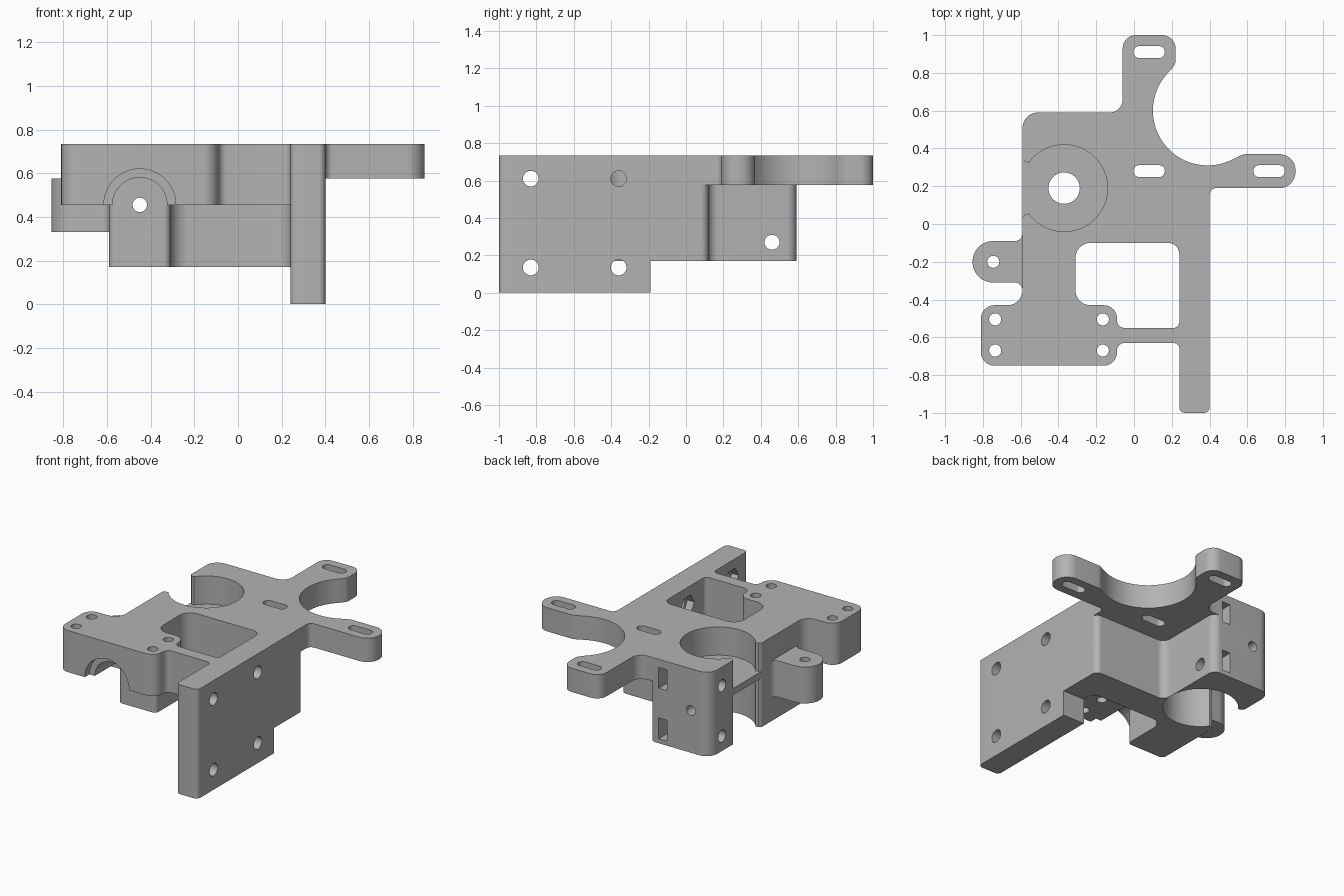
import bpy, bmesh, math
from mathutils import Vector, Matrix

if "Cube" in bpy.data.objects:
    bpy.data.objects.remove(bpy.data.objects["Cube"])

grey = bpy.data.materials.new("plain_grey")
grey.diffuse_color = (0.45, 0.45, 0.45, 1)
grey.use_nodes = True
grey.node_tree.nodes["Principled BSDF"].inputs["Base Color"].default_value = grey.diffuse_color


def prism(name, pts, z0, z1):
    """Extrude an outline of (x, y[, corner radius]) points from z0 to z1."""
    loop = []
    for i, p in enumerate(pts):
        c = Vector(p[:2])
        r = p[2] if len(p) > 2 else 0
        if not r:
            loop.append(c)
            continue
        a = (Vector(pts[i - 1][:2]) - c).normalized()
        b = (Vector(pts[(i + 1) % len(pts)][:2]) - c).normalized()
        half = a.angle(b) / 2
        mid = c + (a + b).normalized() * r / math.sin(half)
        d0 = c + a * r / math.tan(half) - mid
        d1 = c + b * r / math.tan(half) - mid
        turn = d0.angle_signed(d1)
        for k in range(9):
            loop.append(mid + Matrix.Rotation(-turn * k / 8, 2) @ d0)
    bm = bmesh.new()
    face = bm.faces.new([bm.verts.new((v.x, v.y, z0)) for v in loop])
    out = bmesh.ops.extrude_face_region(bm, geom=[face])
    for v in out["geom"]:
        if isinstance(v, bmesh.types.BMVert):
            v.co.z = z1
    bmesh.ops.recalc_face_normals(bm, faces=bm.faces)
    return finish(name, bm)


def finish(name, bm):
    me = bpy.data.meshes.new(name)
    bm.to_mesh(me)
    bm.free()
    me.materials.append(grey)
    ob = bpy.data.objects.new(name, me)
    bpy.context.collection.objects.link(ob)
    return ob


def rod(axis, centre, r, length, n=40):
    """Cylinder along an axis, for cutting."""
    bm = bmesh.new()
    bmesh.ops.create_cone(bm, cap_ends=True, segments=n, radius1=r, radius2=r, depth=length)
    rot = {"x": Matrix.Rotation(math.pi / 2, 4, "Y"), "y": Matrix.Rotation(math.pi / 2, 4, "X"),
           "z": Matrix.Identity(4)}[axis]
    bm.transform(Matrix.Translation(centre) @ rot)
    return finish("cutter", bm)


def box(x0, x1, y0, y1, z0, z1, r=0):
    return prism("cutter", [(x0, y0, r), (x1, y0, r), (x1, y1, r), (x0, y1, r)], z0, z1)


def combine(tool, op):
    tool.hide_render = True
    m = body.modifiers.new("cut", "BOOLEAN")
    m.operation, m.solver, m.object = op, "EXACT", tool
    bpy.context.view_layer.objects.active = body
    bpy.ops.object.modifier_apply(modifier=m.name)
    bpy.data.objects.remove(tool)


T = 0.735
# main block with its back boss
body = prism("mount_body", [
    (-.59, .59, .08), (-.14, .59, .05), (-.14, .12, .05), (.4, .12, .04), (.4, -.3), (.24, -.3),
    (.24, -.1, .06), (-.31, -.1, .08), (-.31, -.43, .03), (-.59, -.43, .03)], .17, T)

# top plate with two slotted arms around a round clearance
arc = [(.39 + .29 * math.cos(math.radians(a)), .6 + .29 * math.sin(math.radians(a)))
       for a in range(132, 300, 6)]
combine(prism("arm_plate", [
    (-.59, .3), (-.59, .59, .08), (-.06, .59, .07), (-.06, 1, .07), (.22, 1, .07), (.22, .85, .04)]
    + arc + [(.58, .37, .06), (.855, .37, .085), (.855, .19, .085), (.4, .19, .035), (.4, 0), (-.59, 0)],
    .575, T), "UNION")

# tall side plate
combine(prism("side_plate", [(.24, -1, .03), (.4, -1, .03), (.4, -.19), (.24, -.19)], 0, T), "UNION")

# bearing bracket and the web that ties it to the side plate
combine(prism("bearing_bracket", [
    (-.81, -.75, .07), (-.09, -.75, .07), (-.09, -.63, .04), (.24, -.63, .03), (.24, -.7), (.3, -.7),
    (.3, -.48), (.24, -.48), (.24, -.55, .03), (-.09, -.55, .04), (-.09, -.43, .07), (-.31, -.43, .08),
    (-.31, -.25), (-.59, -.25), (-.59, -.43, .08), (-.81, -.43, .07)], .455, T), "UNION")

# rounded ear on the left
combine(prism("ear", [
    (-.855, -.09, .109), (-.855, -.31, .109), (-.59, -.31, .04), (-.59, -.37), (-.5, -.37),
    (-.5, -.03), (-.59, -.03), (-.59, -.09, .04)], .33, .575), "UNION")

cutters = []
# round recesses above and below a thin floor, open to the left
mouth = [(-.45, .34), (-.53, .34), (-.555, .325), (-.575, .328), (-.588, .34), (-.595, .36), (-.7, .36)]
mouth += [(x, .38 - y) for x, y in reversed(mouth)]
for z0, z1 in ((.545, .8), (.1, .5)):
    cutters.append(rod("z", (-.37, .19, (z0 + z1) / 2), .23, z1 - z0, 64))
    cutters.append(prism("cutter", mouth, z0, z1))
cutters.append(rod("z", (-.37, .19, .5), .083, .3))

# bearing seat with a stepped front, and the rod hole through the block
cutters.append(rod("y", (-.45, -.75, .455), .165, .1, 64))
cutters.append(rod("y", (-.45, -.615, .455), .125, .37, 64))
cutters.append(rod("y", (-.45, .1, .455), .033, 1.2))

# slots in the arms
for x, y in ((.08, .91), (.08, .28), (.715, .28)):
    cutters.append(box(x - .083, x + .083, y - .032, y + .032, .5, .8, .0315))

# screw holes in the bracket and ear
for x in (-.735, -.165):
    for y in (-.505, -.67):
        cutters.append(rod("z", (x, y, .6), .032, .4))
cutters.append(rod("z", (-.745, -.2, .45), .032, .4))

# side plate screw holes with nut traps on the inner face
for y in (-.83, -.36):
    for z in (.135, .61):
        cutters.append(rod("x", (.32, y, z), .042, .2))
        cutters.append(rod("x", (.24, y, z), .07, .1, 6))

# cross holes in the boss with nut slots from the back
cutters.append(rod("x", (-.36, .46, .27), .04, .6))
cutters.append(rod("x", (-.42, .46, .61), .04, .46))
for z in (.27, .61):
    cutters.append(box(-.27, -.21, .4, .65, z - .07, z + .07))

for c in cutters:
    combine(c, "DIFFERENCE")

bpy.ops.object.select_all(action="DESELECT")
body.select_set(True)
bpy.context.view_layer.objects.active = body
bpy.ops.object.shade_smooth_by_angle(angle=math.radians(30))
